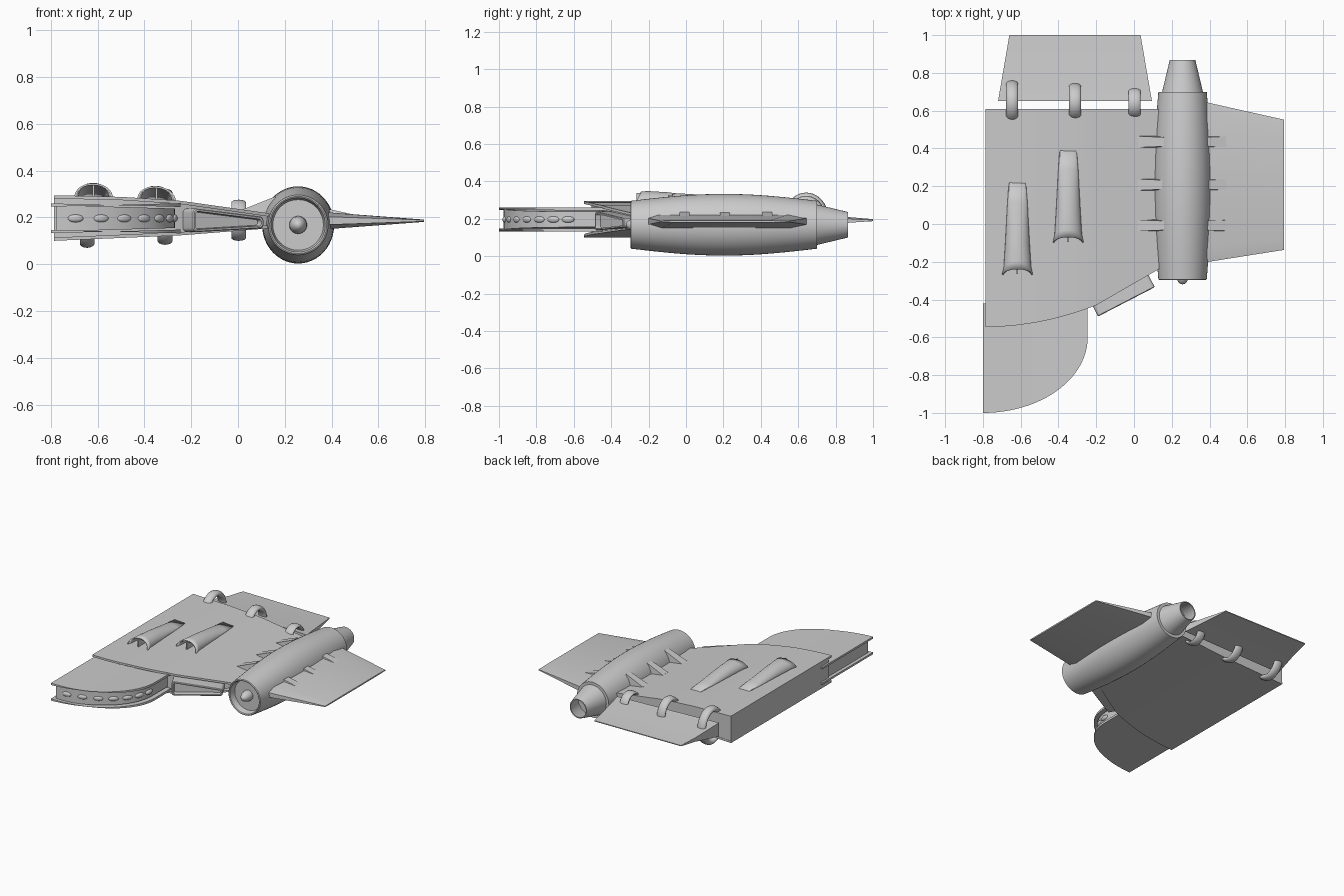
import bpy, bmesh
from math import sin, cos, pi, radians, hypot, atan2
from mathutils import Vector

if "Cube" in bpy.data.objects:
    bpy.data.objects.remove(bpy.data.objects["Cube"])


def loft(name, rings, closed=True, caps=True):
    """Skin a list of equal-length point rings."""
    bm = bmesh.new()
    vs = [[bm.verts.new(p) for p in r] for r in rings]
    n = len(rings[0])
    for a, b in zip(vs, vs[1:]):
        for i in range(n if closed else n - 1):
            j = (i + 1) % n
            bm.faces.new((a[i], a[j], b[j], b[i]))
    if caps and closed:
        bm.faces.new(vs[0])
        bm.faces.new(vs[-1])
    bmesh.ops.recalc_face_normals(bm, faces=bm.faces)
    me = bpy.data.meshes.new(name)
    bm.to_mesh(me)
    bm.free()
    ob = bpy.data.objects.new(name, me)
    bpy.context.collection.objects.link(ob)
    return ob


def slab(name, cols):
    """Loft rectangular sections along x: (x, y0, y1, z0, z1)."""
    return loft(name, [[(x, a, c), (x, b, c), (x, b, d), (x, a, d)] for x, a, b, c, d in cols])


def ellipsoid(name, loc, scale, rot=0):
    bpy.ops.mesh.primitive_uv_sphere_add(segments=20, ring_count=12, location=loc, rotation=(0, 0, rot))
    ob = bpy.context.object
    ob.name = name
    ob.scale = scale


def lerp_table(t, x):
    for (x0, a), (x1, b) in zip(t, t[1:]):
        if x <= x1:
            break
    return a + (b - a) * (x - x0) / (x1 - x0)


# main wing panel: recessed core between two skin plates
def top(x):
    return lerp_table([(-.79, .295), (-.5, .288), (-.25, .272), (.13, .218), (.2, .208)], x)


def bot(x):
    return lerp_table([(-.79, .10), (-.25, .123), (.13, .153), (.2, .158)], x)


def front(x):
    return -.545 + .336 * (x + .785) ** 2 if x < -.2 else -.43 + .576 * (x + .2)


xs = [-.787 + .0587 * i for i in range(11)] + [-.1, .02, .13, .2]
T = .014
slab("wing_top_skin", [(x, front(x), .61, top(x) - T, top(x)) for x in xs])
slab("wing_bottom_skin", [(x, front(x), .61, bot(x), bot(x) + T) for x in xs])
slab("wing_core", [(x, front(x) + .04, .608, bot(x) + T / 2, top(x) - T / 2) for x in xs])

# rounded leading slat: two lips with a recessed wall
def slat(name, inset, z0, z1):
    cols = []
    for i in range(25):
        t = pi / 2 * i / 24
        x = -.8 + inset + (.555 - 2 * inset) * sin(t)
        k = .015 * sin(t)
        cols.append((x, -.6 - (.4 - inset) * cos(t), -.42, z0 + k, z1 - k))
    slab(name, cols)


slat("slat_top_lip", 0, .246, .26)
slat("slat_bottom_lip", 0, .133, .147)
slat("slat_wall", .025, .14, .253)

# row of oval lamps along the slat
for i in range(7):
    t = radians(11.5 + 12.3 * i)
    rx, ry = .53, .375
    ellipsoid("slat_lamp", (-.8 + rx * sin(t), -.6 - ry * cos(t), .196), (.034, .014, .017),
              atan2(ry * sin(t), rx * cos(t)))

# framed slot intake on the straight leading edge
d = Vector((.888, .459, 0))
n = Vector((.459, -.888, 0))
mid = Vector((-.04, -.412, 0))


def slot_ring(depth, inset):
    pts = []
    for k, (su, sv) in enumerate([(1, 1), (-1, 1), (-1, -1), (1, -1)]):
        h = (.026 if su > 0 else .05) - inset
        r = max(.018 - inset * .5, .006)
        for j in range(6):
            a = pi / 2 * (k + j / 5)
            u = su * (.169 - inset - r) + r * cos(a)
            v = sv * (h - r) + r * sin(a)
            p = mid + d * u - n * depth
            pts.append((p.x, p.y, .183 - .03 * u + v))
    return pts


loft("slot_intake", [slot_ring(a, b) for a, b in
                     [(.12, 0), (.004, 0), (0, .004), (0, .011), (.03, .014)]])

# two tapering scoops with a centre rib
for cx, y0 in [(-.617, -.27), (-.348, -.10)]:
    rings = []
    for dy, w, h in [(0, .078, .054), (.04, .069, .056), (.15, .062, .05), (.26, .056, .037),
                     (.38, .05, .02), (.5, .042, -.004)]:
        ring = []
        for j in range(17):
            a = pi * j / 16
            x = cx + w * cos(a)
            ring.append((x, y0 + dy + .03 * sin(a) * (1 - dy / .5), top(x) - .003 + h * sin(a)))
        rings.append(ring)
    sc = loft("scoop", rings, closed=False)
    m = sc.modifiers.new("shell", 'SOLIDIFY')
    m.thickness = .008
    m.offset = 0
    zt = top(cx)
    slab("scoop_rib", [(x, y0 + .005, y0 + .12, zt - .01, zt + .048) for x in (cx - .004, cx + .004)])

# wedge flap behind the wing
loft("rear_flap", [[(a, y, .195 - l), (b, y, .19 - r), (b, y, .19 + r), (a, y, .195 + l)]
                   for y, a, b, l, r in [(.65, -.72, .095, .05, .028), (.87, -.682, .057, .014, .011),
                                         (1, -.66, .035, .003, .003)]])

# ring hinges joining flap and wing
for x, y, z, ry, rz in [(-.645, .643, .205, .118, .135), (-.312, .643, .203, .103, .12),
                        (.003, .638, .188, .083, .088)]:
    bpy.ops.mesh.primitive_torus_add(major_radius=.85, minor_radius=.15, major_segments=40, minor_segments=14,
                                     location=(x, y, z), rotation=(0, pi / 2, 0))
    bpy.context.object.name = "flap_hinge"
    bpy.context.object.scale = (rz, ry, .215)

# engine nacelle, with intake lip and hollow exhaust cone
prof = [(-.25, .108, .108), (-.293, .116, .116), (-.297, .122, .122)]
for i in range(17):
    u = i / 16
    s = sin(pi * u)
    prof.append((-.293 + .993 * u, .128 + .026 * s, .128 + .037 * s))
prof += [(y, r, r) for y, r in [(.70, .108), (.867, .068), (.867, .061), (.74, .09)]]
loft("engine_nacelle", [[(.257 + rx * cos(2 * pi * k / 48), y, .168 + rz * sin(2 * pi * k / 48))
                         for k in range(48)] for y, rx, rz in prof])
ellipsoid("engine_spinner", (.257, -.25, .168), (.038, .07, .038))

# thin outer wing with bevelled leading and trailing edges
loft("outer_wing", [[(x, y0, .186 - e), (x, y0 + .07, .186 - h), (x, y1 - .1, .186 - h), (x, y1, .186 - e),
                     (x, y1, .186 + e), (x, y1 - .1, .186 + h), (x, y0 + .07, .186 + h), (x, y0, .186 + e)]
                    for x, y0, y1, h, e in [(.3, -.215, .663, .042, .02), (.795, -.137, .552, .005, .003)]])

# sloping brackets bracing the nacelle on both sides
for y in (.435, .208, -.008):
    for xa, za, xb, zb in [(.36, .242, .55, .2), (.16, .29, .02, .234)]:
        loft("nacelle_bracket", [[(x, y - .034, .18), (x, y + .034, .18), (x, y + w, z), (x, y - w, z)]
                                 for x, z, w in [(xa, za, .024), (xb, zb, .03)]])

bpy.ops.object.select_all(action='SELECT')
bpy.context.view_layer.objects.active = bpy.data.objects["engine_nacelle"]
bpy.ops.object.shade_smooth_by_angle(angle=radians(32))
